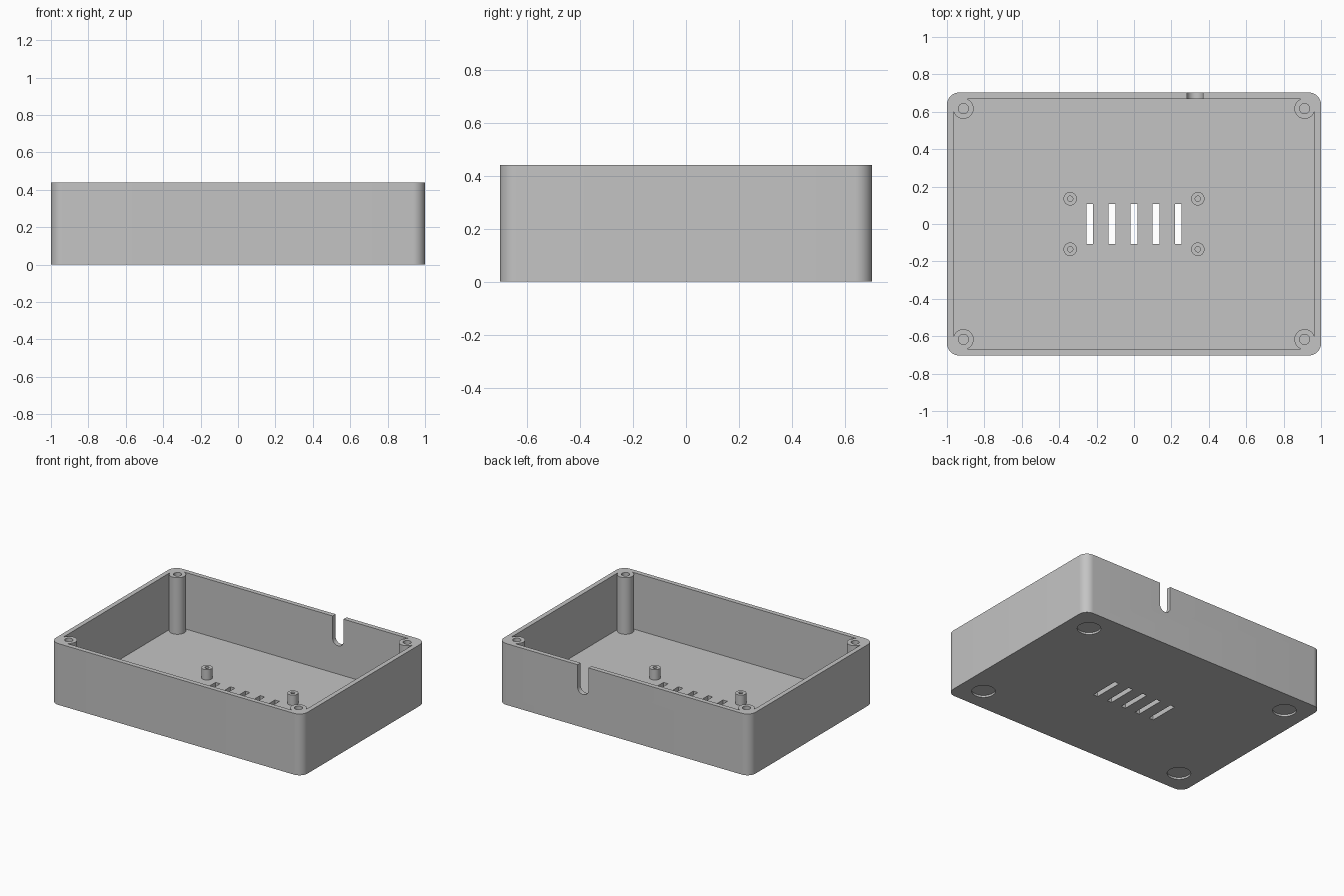
import bpy
import bmesh
from math import sin, cos, pi, radians

if "Cube" in bpy.data.objects:
    bpy.data.objects.remove(bpy.data.objects["Cube"])

# Overall sizes
HX, HY, H = 1.0, 0.703, 0.44
WALL, FLOOR = 0.034, 0.034
OVER = 0.1  # how far cutters reach past a surface

grey = bpy.data.materials.new("plain grey")
grey.use_nodes = True
colour = (0.55, 0.55, 0.55, 1)
grey.diffuse_color = colour
grey.node_tree.nodes["Principled BSDF"].inputs["Base Color"].default_value = colour


def rounded_rect(hx, hy, r, steps=12):
    pts = []
    for i, (sx, sy) in enumerate([(1, 1), (-1, 1), (-1, -1), (1, -1)]):
        for k in range(steps + 1):
            a = (i + k / steps) * pi / 2
            pts.append((sx * (hx - r) + r * cos(a), sy * (hy - r) + r * sin(a)))
    return pts


def circle(x, y, r, n=48):
    return [(x + r * cos(2 * pi * k / n), y + r * sin(2 * pi * k / n)) for k in range(n)]


def rect(x, y, hx, hy):
    return [(x - hx, y - hy), (x + hx, y - hy), (x + hx, y + hy), (x - hx, y + hy)]


def prisms(name, items):
    """One object of upright prisms, each given as (outline, bottom, top)."""
    bm = bmesh.new()
    for outline, z0, z1 in items:
        face = bm.faces.new([bm.verts.new((x, y, z0)) for x, y in outline])
        side = bmesh.ops.extrude_face_region(bm, geom=[face])["geom"]
        for v in side:
            if isinstance(v, bmesh.types.BMVert):
                v.co.z = z1
    bmesh.ops.recalc_face_normals(bm, faces=bm.faces)
    mesh = bpy.data.meshes.new(name)
    bm.to_mesh(mesh)
    bm.free()
    obj = bpy.data.objects.new(name, mesh)
    bpy.context.collection.objects.link(obj)
    mesh.materials.append(grey)
    return obj


def cut(target, cutter):
    mod = target.modifiers.new("cut", "BOOLEAN")
    mod.operation, mod.solver, mod.object = "DIFFERENCE", "EXACT", cutter
    bpy.context.view_layer.objects.active = target
    bpy.ops.object.modifier_apply(modifier=mod.name)
    bpy.data.objects.remove(cutter)


def corners(x, y):
    return [(sx * x, sy * y) for sx in (-1, 1) for sy in (-1, 1)]


post_spots = corners(0.912, 0.617)
standoff_spots = corners(0.341, 0.135)
foot_spots = corners(0.83, 0.534)

# Outer block
tray = prisms("enclosure_tray", [(rounded_rect(HX, HY, 0.065), 0, H)])

# Inner space, leaving the corner posts and the board standoffs standing
cavity = prisms("cavity_cutter", [(rounded_rect(HX - WALL, HY - WALL, 0.07), FLOOR, H + OVER)])
cut(cavity, prisms("post_shapes", [(circle(x, y, 0.0546), -OVER, H + 2 * OVER) for x, y in post_spots]))
cut(cavity, prisms("standoff_shapes", [(circle(x, y, 0.036), -OVER, 0.108) for x, y in standoff_spots]))
cut(tray, cavity)

# Screw holes in posts and standoffs
cut(tray, prisms("post_holes", [(circle(x, y, 0.027, 32), FLOOR, H + OVER) for x, y in post_spots]))
cut(tray, prisms("standoff_holes", [(circle(x, y, 0.0145, 24), FLOOR, 0.2) for x, y in standoff_spots]))

# Vent slots through the floor
cut(tray, prisms("vent_slots", [(rect(i * 0.118, 0, 0.018, 0.108), -OVER, FLOOR + 0.02) for i in range(-2, 3)]))

# Shallow foot recesses underneath
cut(tray, prisms("foot_recesses", [(circle(x, y, 0.077), -OVER, 0.014) for x, y in foot_spots]))

# Round-bottomed cable notch in the back wall
r, notch_x, notch_z = 0.043, 0.326, 0.28
arc = [(r * cos(pi + pi * k / 20), r * sin(pi + pi * k / 20)) for k in range(21)]
notch = prisms("notch_cutter", [(arc + [(r, 0.3), (-r, 0.3)], -OVER / 2, OVER / 2)])
notch.rotation_euler = (radians(90), 0, 0)
notch.location = (notch_x, HY, notch_z)
bpy.context.view_layer.update()
cut(tray, notch)

# Smooth round walls, sharp edges
bpy.ops.object.select_all(action="DESELECT")
tray.select_set(True)
bpy.context.view_layer.objects.active = tray
bpy.ops.object.shade_smooth_by_angle(angle=radians(30))
